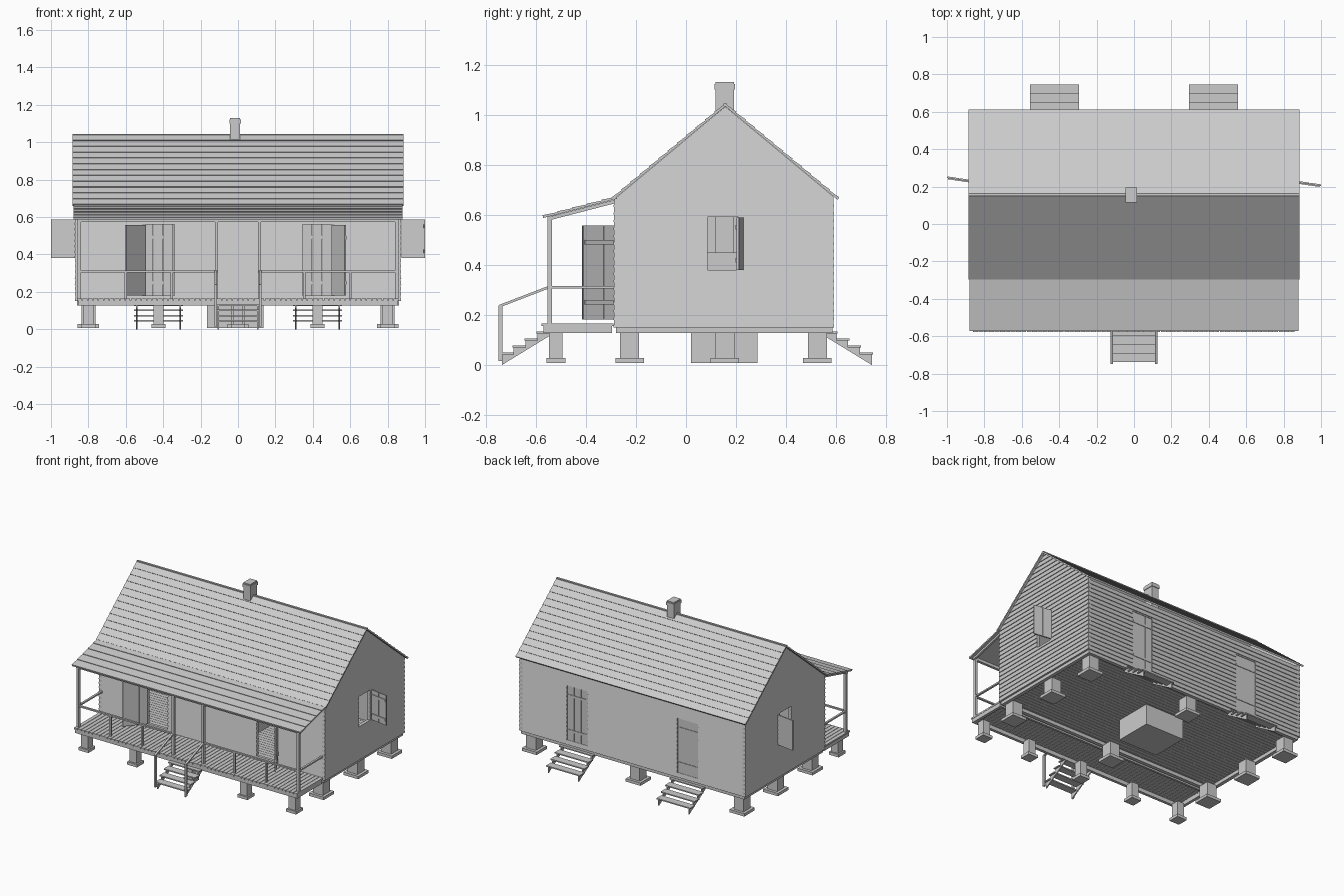
import bpy, bmesh
from mathutils import Vector, Matrix

if "Cube" in bpy.data.objects:
    bpy.data.objects.remove(bpy.data.objects["Cube"])


def finish(name, bm):
    bmesh.ops.recalc_face_normals(bm, faces=bm.faces)
    me = bpy.data.meshes.new(name)
    bm.to_mesh(me)
    bm.free()
    ob = bpy.data.objects.new(name, me)
    bpy.context.collection.objects.link(ob)
    return ob


def add_box(bm, x0, x1, y0, y1, z0, z1):
    m = Matrix.Translation(((x0 + x1) / 2, (y0 + y1) / 2, (z0 + z1) / 2))
    m = m @ Matrix.Diagonal((abs(x1 - x0), abs(y1 - y0), abs(z1 - z0), 1))
    bmesh.ops.create_cube(bm, size=1, matrix=m)


def boxes(name, items):
    bm = bmesh.new()
    for it in items:
        add_box(bm, *it)
    return finish(name, bm)


def add_beam(bm, p, q, w, h):
    # bar from p to q, w thick sideways and h thick upwards
    p, q = Vector(p), Vector(q)
    m = Matrix.Translation((p + q) / 2) @ (q - p).to_track_quat('X', 'Z').to_matrix().to_4x4()
    bmesh.ops.create_cube(bm, size=1, matrix=m @ Matrix.Diagonal(((q - p).length, w, h, 1)))


def add_extrude(bm, pts, axis, a, b):
    # profile (y,z) swept along x, or (x,z) swept along y
    f = (lambda p, t: (t, p[0], p[1])) if axis == 'x' else (lambda p, t: (p[0], t, p[1]))
    lo = [bm.verts.new(f(p, a)) for p in pts]
    hi = [bm.verts.new(f(p, b)) for p in pts]
    bm.faces.new(lo)
    bm.faces.new(hi)
    for i in range(len(pts)):
        j = (i + 1) % len(pts)
        bm.faces.new((lo[i], lo[j], hi[j], hi[i]))


def siding(outer, sgn, z0, z1, n, thick=0.02, lap=0.005):
    # clapboard section: each board leans out at its lower edge
    d = (z1 - z0) / n
    pts = [(outer - sgn * thick, z0)]
    for i in range(n):
        pts += [(outer + sgn * lap, z0 + i * d), (outer, z0 + (i + 1) * d)]
    return pts + [(outer - sgn * thick, z1)]


def cut(ob, items):
    c = boxes("opening_cutter", items)
    c.hide_render = True
    c.hide_viewport = True
    c.display_type = 'WIRE'
    m = ob.modifiers.new("openings", 'BOOLEAN')
    m.operation, m.solver, m.object = 'DIFFERENCE', 'EXACT', c


EAVE, RIDGE = 0.66, Vector((0.157, 1.033))

# front and back clapboard walls
walls = {}
for name, y, s in (("front_wall", -0.285, -1), ("back_wall", 0.587, 1)):
    bm = bmesh.new()
    add_extrude(bm, siding(y, s, 0.15, EAVE, 17), 'x', -0.868, 0.868)
    walls[name] = finish(name, bm)
cut(walls["front_wall"], [(-0.495, -0.34, -0.4, -0.2, 0.18, 0.56), (0.345, 0.5, -0.4, -0.2, 0.18, 0.56)])
cut(walls["back_wall"], [(-0.505, -0.345, 0.5, 0.7, 0.18, 0.56), (0.345, 0.505, 0.5, 0.7, 0.18, 0.56)])

# gable walls, trimmed to the roof slopes, with a window each
for side, s in (("right", 1), ("left", -1)):
    bm = bmesh.new()
    add_extrude(bm, siding(s * 0.868, s, 0.15, 1.05, 30), 'y', -0.287, 0.59)
    for y in (-0.29, 0.605):
        d = RIDGE - Vector((y, EAVE))
        n = Vector((0, -d.y, d.x)) if d.x > 0 else Vector((0, d.y, -d.x))
        r = bmesh.ops.bisect_plane(bm, geom=bm.verts[:] + bm.edges[:] + bm.faces[:],
                                   plane_co=(0, RIDGE.x, RIDGE.y - 0.001), plane_no=n, clear_outer=True)
        bmesh.ops.holes_fill(bm, edges=[e for e in r['geom_cut'] if isinstance(e, bmesh.types.BMEdge)])
    cut(finish(side + "_gable_wall", bm), [(s * 0.8, s * 0.95, 0.085, 0.21, 0.38, 0.59)])


# shingled roofs with stepped courses
def roof(name, low, high, n, half, thick=0.008, lap=0.004):
    low, high = Vector(low), Vector(high)
    d = (high - low).normalized()
    up = Vector((-d.y, d.x)) if d.x > 0 else Vector((d.y, -d.x))
    pts = [low]
    for i in range(n):
        pts += [low.lerp(high, i / n) + up * (thick + lap), low.lerp(high, (i + 1) / n) + up * thick]
    bm = bmesh.new()
    add_extrude(bm, pts + [high], 'x', -half, half)
    finish(name, bm)


roof("front_roof", (-0.29, EAVE), RIDGE, 12, 0.885)
roof("back_roof", (0.605, EAVE), RIDGE, 12, 0.885)
roof("porch_roof", (-0.57, 0.587), (-0.275, 0.664), 5, 0.88)
boxes("ridge_cap", [(-0.885, 0.885, 0.15, 0.164, 1.033, 1.045)])

# floor boards, sills and deck
N = 60
w = 1.72 / N
boxes("porch_deck", [(-0.86 + i * w, -0.86 + (i + 1) * w - 0.003, -0.577, -0.29, 0.155, 0.166) for i in range(N)])
boxes("porch_rim", [(-0.855, 0.855, -0.57, -0.55, 0.128, 0.155), (-0.855, 0.855, -0.31, -0.295, 0.128, 0.155),
                    (-0.855, -0.835, -0.55, -0.31, 0.128, 0.155), (0.835, 0.855, -0.55, -0.31, 0.128, 0.155)])
M = 30
boxes("house_floor", [(-0.85, 0.85, -0.27 + i * 0.85 / M, -0.27 + (i + 1) * 0.85 / M - 0.002, 0.152, 0.166)
                      for i in range(M)])
boxes("house_sill", [(-0.86, 0.86, -0.28, -0.255, 0.128, 0.152), (-0.86, 0.86, 0.56, 0.585, 0.128, 0.152),
                     (-0.86, -0.835, -0.255, 0.56, 0.128, 0.152), (0.835, 0.86, -0.255, 0.56, 0.128, 0.152)])


# foundation piers on footings
def pier(name, x, y, a, b):
    boxes(name, [(x - a, x + a, y - a, y + a, 0.026, 0.13), (x - b, x + b, y - b, y + b, 0.008, 0.028)])


for x in (-0.8, -0.425, 0, 0.425, 0.8):
    pier("porch_pier", x, -0.52, 0.027, 0.038)
for y in (-0.225, 0.155, 0.525):
    for x in (-0.8, 0, 0.8):
        if not (x == 0 and y == 0.155):
            pier("house_pier", x, y, 0.038, 0.057)

# chimney, hearth mass and the partition between the rooms
boxes("chimney_base", [(-0.165, 0.137, 0.02, 0.285, 0.008, 0.45)])
boxes("chimney", [(-0.042, 0.012, 0.118, 0.192, 0.45, 1.13), (-0.046, 0.016, 0.114, 0.196, 1.1, 1.122)])
boxes("partition", [(-0.02, -0.01, -0.265, 0.567, 0.166, 0.66)])

# porch posts, beam and railings
POSTS = (-0.848, -0.115, 0.115, 0.848)
boxes("porch_post", [(x - 0.009, x + 0.009, -0.554, -0.536, 0.166, 0.59) for x in POSTS])
boxes("porch_beam", [(-0.86, 0.86, -0.554, -0.536, 0.573, 0.593)])
bm = bmesh.new()
for s in (-1, 1):
    add_beam(bm, (s * 0.115, -0.545, 0.31), (s * 0.848, -0.545, 0.31), 0.014, 0.01)
    add_beam(bm, (s * 0.848, -0.545, 0.31), (s * 0.848, -0.287, 0.31), 0.014, 0.01)
    for x in (0.355, 0.6):
        add_box(bm, s * x - 0.007, s * x + 0.007, -0.552, -0.538, 0.166, 0.31)
    # stair handrail and newel
    add_beam(bm, (s * 0.118, -0.545, 0.312), (s * 0.118, -0.745, 0.235), 0.014, 0.01)
    add_box(bm, s * 0.118 - 0.007, s * 0.118 + 0.007, -0.748, -0.733, 0.015, 0.238)
    # sloping rafter at the porch end
    add_beam(bm, (s * 0.855, -0.55, 0.584), (s * 0.855, -0.287, 0.652), 0.014, 0.014)
finish("porch_railing", bm)


# stairs with notched stringers and four treads
def stairs(name, x0, x1, y_end, s):
    bm = bmesh.new()
    run, rise = 0.047, 0.028
    pts = [(y_end, 0.0)]
    for i in range(4):
        z = 0.041 + i * rise
        pts += [(y_end - s * i * run, z), (y_end - s * (i + 1) * run, z)]
    pts += [(y_end - s * 4 * run, 0.115)]
    for x in (x0 + 0.01, x1 - 0.018):
        add_extrude(bm, pts, 'x', x, x + 0.008)
    for i in range(4):
        z = 0.041 + i * rise
        add_box(bm, x0, x1, y_end - s * (i * run - 0.004), y_end - s * ((i + 1) * run + 0.002), z, z + 0.008)
    finish(name, bm)


stairs("front_stairs", -0.12, 0.12, -0.735, -1)
for x in (-0.425, 0.425):
    stairs("back_stairs", x - 0.13, x + 0.13, 0.742, 1)


# plank doors and shutters with battens
def plank_panel(name, a, b, z0, z1, n=3, t=0.009):
    a, b, zm = Vector((*a, 0)), Vector((*b, 0)), Vector((0, 0, (z0 + z1) / 2))
    d = (b - a).normalized()
    off = Vector((-d.y, d.x, 0)) * t * 0.8
    bm = bmesh.new()
    for i in range(n):
        add_beam(bm, a.lerp(b, i / n) + zm, a.lerp(b, (i + 1) / n) - d * 0.0015 + zm, t, z1 - z0)
    for k in (0.18, 0.82):
        zb = Vector((0, 0, z0 + k * (z1 - z0)))
        add_beam(bm, a + d * 0.006 + off + zb, b - d * 0.006 + off + zb, t * 0.6, 0.018)
    finish(name, bm)


plank_panel("left_front_door", (-0.6, -0.412), (-0.495, -0.29), 0.182, 0.558)
plank_panel("right_front_door", (0.505, -0.29), (0.575, -0.413), 0.182, 0.558)
for x in (-0.425, 0.425):
    plank_panel("back_door", (x - 0.08, 0.582), (x + 0.08, 0.582), 0.18, 0.56, 3, 0.006)
plank_panel("right_shutter", (1.0, 0.207), (0.872, 0.226), 0.38, 0.588, 2)
plank_panel("left_shutter", (-0.872, 0.231), (-1.0, 0.25), 0.38, 0.588, 2)
